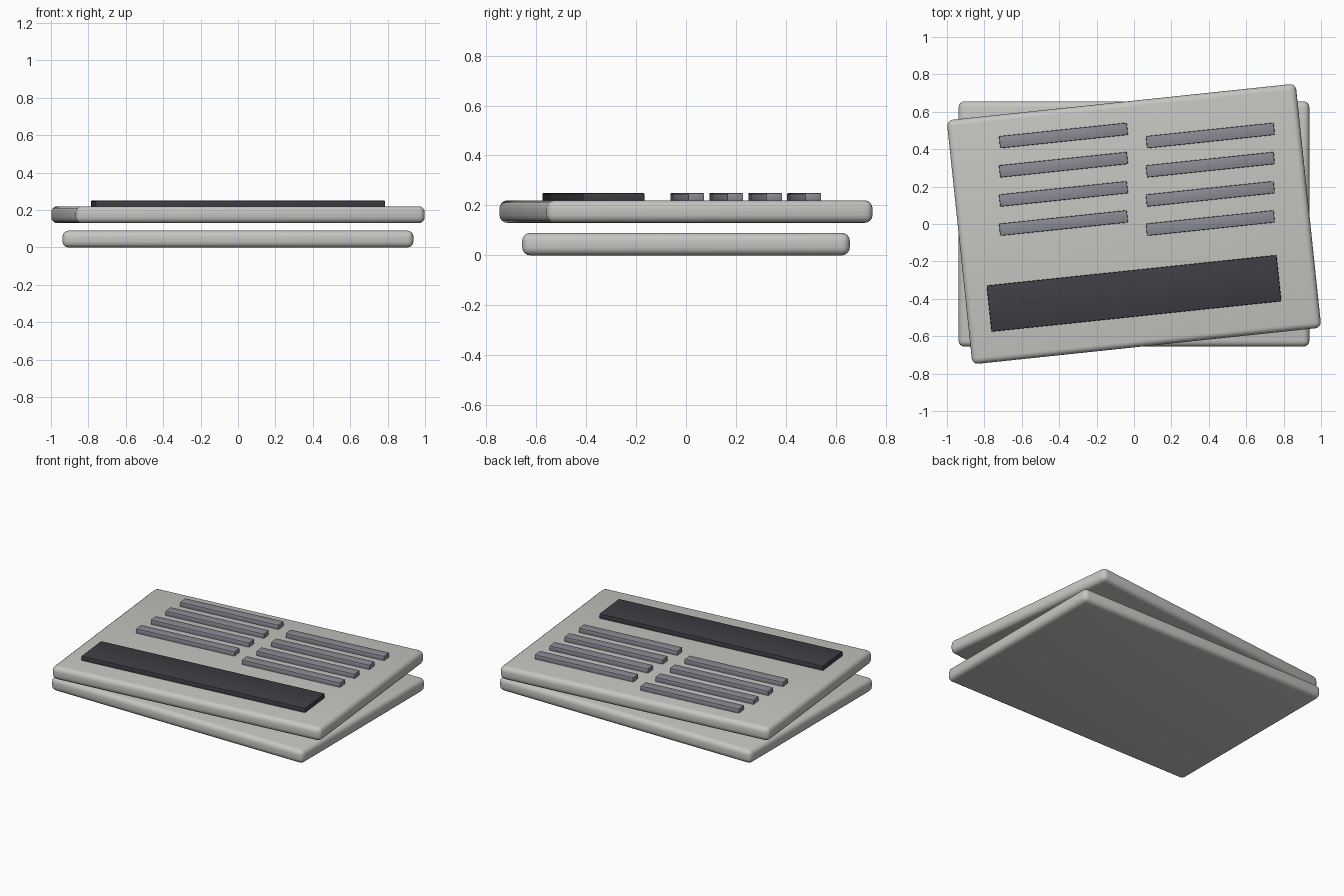
import bpy
import math

cube = bpy.data.objects.get("Cube")
if cube:
    bpy.data.objects.remove(cube, do_unlink=True)

TILT = math.radians(6)


def material(name, rgb):
    mat = bpy.data.materials.new(name)
    mat.use_nodes = True
    colour = (*rgb, 1)
    mat.diffuse_color = colour
    mat.node_tree.nodes["Principled BSDF"].inputs["Base Color"].default_value = colour
    return mat


def slab(name, mat, centre, size, bottom, top, bevel, segments, turn=0):
    """Rounded box between two heights, turned about its own centre."""
    bpy.ops.mesh.primitive_cube_add(size=1, location=(*centre, (bottom + top) / 2),
                                    rotation=(0, 0, turn))
    obj = bpy.context.object
    obj.name = name
    obj.scale = (*size, top - bottom)
    bpy.ops.object.transform_apply(location=False, rotation=False, scale=True)
    mod = obj.modifiers.new("rounded_edges", "BEVEL")
    mod.width = bevel
    mod.segments = segments
    bpy.ops.object.modifier_apply(modifier=mod.name)
    bpy.ops.object.shade_smooth_by_angle(angle=math.radians(35))
    obj.data.materials.append(mat)
    return obj


paper = material("pale_grey", (0.56, 0.56, 0.535))
ink = material("mid_grey", (0.26, 0.26, 0.30))
dark = material("charcoal", (0.05, 0.047, 0.057))

# Two stacked sheets, the upper one turned
SHEET = (1.876, 1.312)
slab("lower_sheet", paper, (0, 0), SHEET, 0, 0.09, 0.032, 4)
slab("upper_sheet", paper, (0, 0), SHEET, 0.13, 0.22, 0.032, 4, TILT)

# Dark band near the front edge
slab("headline_band", dark, (0, -0.371), (1.558, 0.248), 0.215, 0.25, 0.005, 2, TILT)

# Two columns of raised text bars
for side, x in (("left", 0.408), ("right", -0.377)):
    for row in range(4):
        slab(f"{side}_text_bar_{row + 1}", ink, (x, 0.473 - row * 0.156),
             (0.687, 0.065), 0.215, 0.25, 0.005, 2, TILT)
